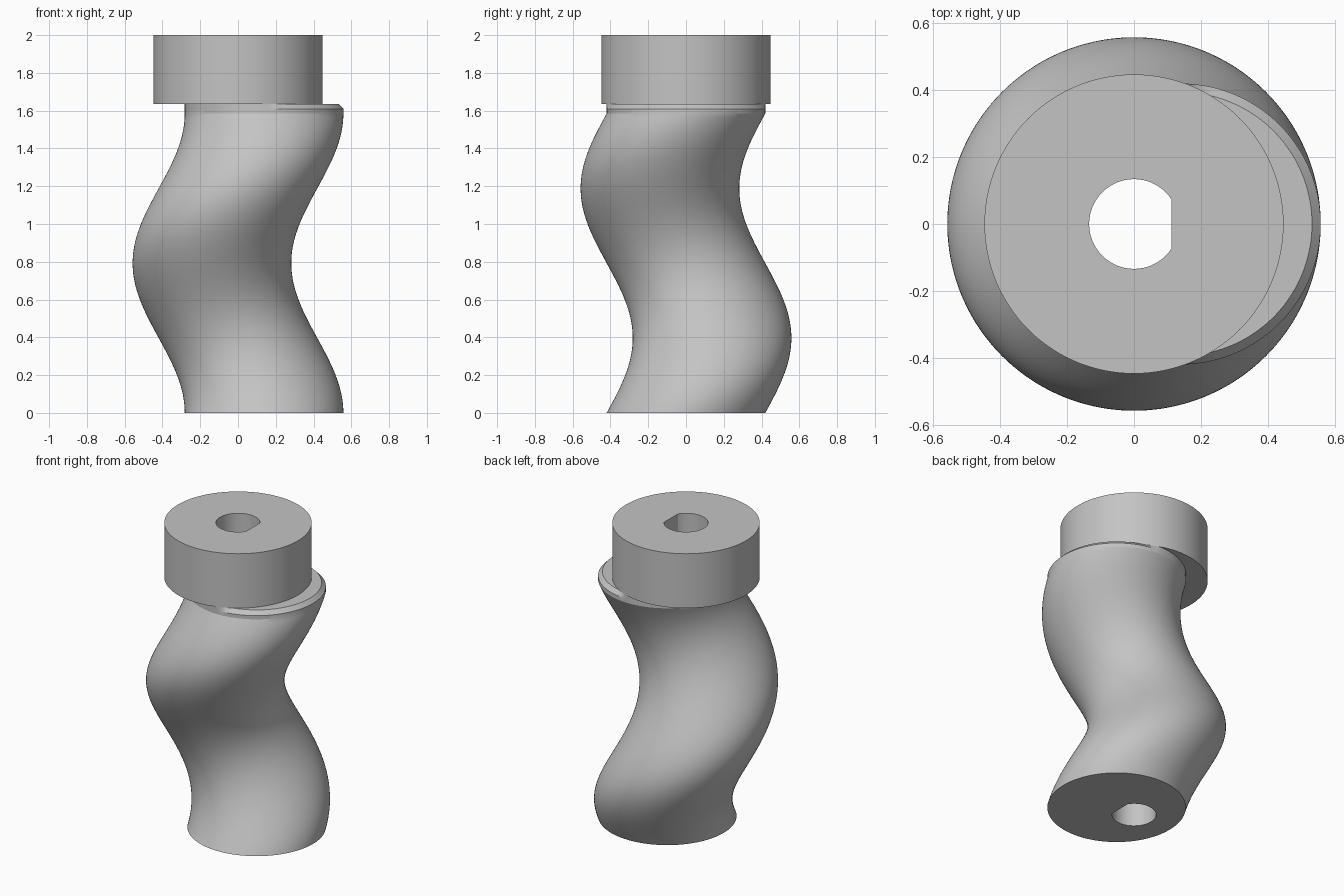
import bpy, bmesh, math

cube = bpy.data.objects.get("Cube")
if cube:
    bpy.data.objects.remove(cube, do_unlink=True)

SIDES = 192
SHAFT_R, OFFSET, PITCH = 0.42, 0.138, 1.585    # helical shaft
COLLAR_R, COLLAR_Z, TOP_Z = 0.447, 1.636, 2.0  # round collar
CHAMFER = 0.026
BORE_R, BORE_FLAT = 0.134, 0.112               # D-shaped through hole
ANGLES = [math.tau * i / SIDES for i in range(SIDES)]

metal = bpy.data.materials.new("plain grey")
metal.use_nodes = True
grey = (0.55, 0.55, 0.55, 1)
metal.diffuse_color = grey
bsdf = metal.node_tree.nodes["Principled BSDF"]
bsdf.inputs["Base Color"].default_value = grey
bsdf.inputs["Roughness"].default_value = 0.6


def circle(r, z, cx=0, cy=0):
    return [(cx + r * math.cos(a), cy + r * math.sin(a), z) for a in ANGLES]


def bore(z):
    """D-shaped hole outline with its flat on the +x side."""
    return [(min(x, BORE_FLAT), y, z) for x, y, z in circle(BORE_R, z)]


def loft(name, rings):
    """Join closed rings in order, the last back to the first."""
    bm = bmesh.new()
    loops = [[bm.verts.new(p) for p in ring] for ring in rings]
    for low, high in zip(loops, loops[1:] + loops[:1]):
        for i in range(SIDES):
            j = (i + 1) % SIDES
            bm.faces.new((low[i], low[j], high[j], high[i]))
    bmesh.ops.recalc_face_normals(bm, faces=bm.faces)
    mesh = bpy.data.meshes.new(name)
    bm.to_mesh(mesh)
    bm.free()
    mesh.materials.append(metal)
    obj = bpy.data.objects.new(name, mesh)
    bpy.context.collection.objects.link(obj)
    bpy.ops.object.select_all(action='DESELECT')
    obj.select_set(True)
    bpy.context.view_layer.objects.active = obj
    bpy.ops.object.shade_smooth_by_angle(angle=math.radians(20))
    return obj


def shaft_rim():
    """Top edge, chamfered only where it sticks out past the collar."""
    ring = []
    for a in ANGLES:
        r = SHAFT_R
        while (r > SHAFT_R - CHAMFER and
               math.hypot(OFFSET + r * math.cos(a), r * math.sin(a)) > COLLAR_R):
            r -= CHAMFER / 50
        ring.append((OFFSET + r * math.cos(a), r * math.sin(a), COLLAR_Z))
    return ring


# Shaft: an off-centre circle making one full turn, then a short straight end
STEPS = 80
rings = []
for k in range(STEPS + 1):
    turn = math.tau * k / STEPS
    rings.append(circle(SHAFT_R, PITCH * k / STEPS,
                        OFFSET * math.cos(turn), OFFSET * math.sin(turn)))
rings.append(circle(SHAFT_R, COLLAR_Z - CHAMFER, OFFSET))
rings += [shaft_rim(), bore(COLLAR_Z), bore(0)]
loft("helical_shaft", rings)

# Collar: centred drum carrying the same bore
loft("collar", [circle(COLLAR_R, COLLAR_Z), circle(COLLAR_R, TOP_Z),
                bore(TOP_Z), bore(COLLAR_Z)])
